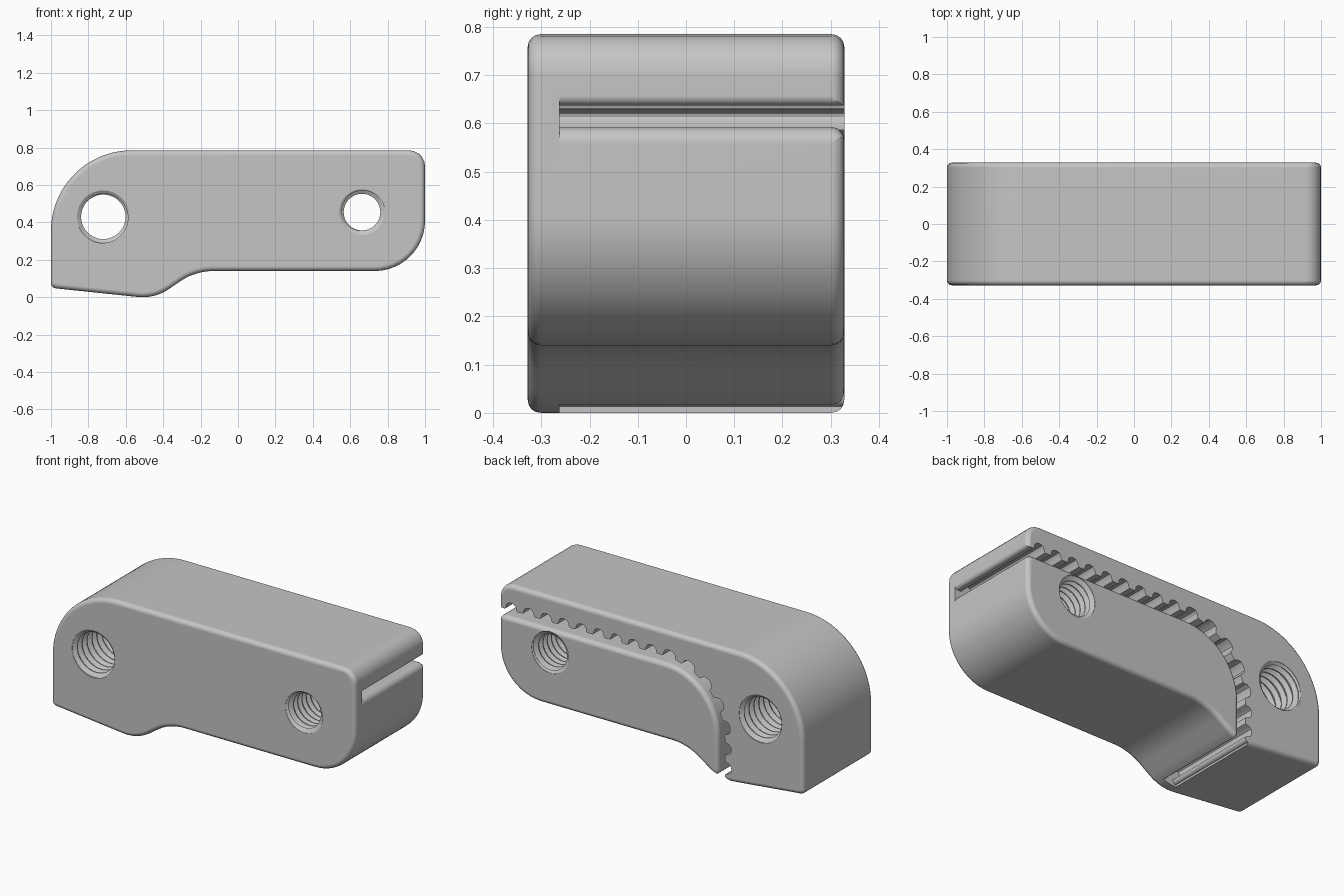
import bpy, bmesh, math
from mathutils import Vector

if "Cube" in bpy.data.objects:
    bpy.data.objects.remove(bpy.data.objects["Cube"])

HALF = 0.328          # half depth of the block
FILLET = 0.026        # rounding of the rims


def new_object(name, bm):
    bmesh.ops.recalc_face_normals(bm, faces=bm.faces[:])
    mesh = bpy.data.meshes.new(name)
    bm.to_mesh(mesh)
    bm.free()
    ob = bpy.data.objects.new(name, mesh)
    bpy.context.collection.objects.link(ob)
    return ob


def rounded_outline(corners):
    """Polygon (x, z, radius) with every corner replaced by a tangent arc."""
    out, n = [], len(corners)
    for i, (x, z, r) in enumerate(corners):
        p = Vector((x, z))
        a = (Vector(corners[i - 1][:2]) - p).normalized()
        b = (Vector(corners[(i + 1) % n][:2]) - p).normalized()
        half = a.angle(b) / 2
        centre = p + (a + b).normalized() * (r / math.sin(half))
        start = p + a * (r / math.tan(half)) - centre
        end = p + b * (r / math.tan(half)) - centre
        sweep = math.pi - 2 * half
        steps = max(5, int(r * 45))
        for k in range(steps + 1):
            t = sweep * k / steps
            out.append(centre + (start * math.sin(sweep - t) + end * math.sin(t))
                       / math.sin(sweep))
    return out


def loft(name, sections):
    """Closed solid through sections, each a (y, list of xz points)."""
    bm = bmesh.new()
    rows = [[bm.verts.new((p[0], y, p[1])) for p in pts] for y, pts in sections]
    n = len(rows[0])
    for a, b in zip(rows, rows[1:]):
        for i in range(n):
            j = (i + 1) % n
            bm.faces.new((a[i], a[j], b[j], b[i]))
    bm.faces.new(rows[0])
    bm.faces.new(rows[-1])
    return new_object(name, bm)


def cut(target, cutter):
    mod = target.modifiers.new("cut", 'BOOLEAN')
    mod.operation, mod.solver, mod.object = 'DIFFERENCE', 'EXACT', cutter
    cutter.hide_render = True
    bpy.context.view_layer.objects.active = target
    bpy.ops.object.modifier_apply(modifier=mod.name)
    bpy.data.objects.remove(cutter)


# Block: rounded profile, with both rims filleted
outline = rounded_outline([
    (-1, 0.05, 0.03), (-0.445, -0.008, 0.25), (-0.229, 0.14, 0.317),
    (1, 0.14, 0.27), (1, 0.785, 0.085), (-1, 0.785, 0.43)])
block = loft("clamp_block", [(-HALF, outline), (HALF, outline)])
bm = bmesh.new()
bm.from_mesh(block.data)
rims = [e for e in bm.edges if abs(e.verts[0].co.y - e.verts[1].co.y) < 0.001]
bmesh.ops.bevel(bm, geom=rims, offset=FILLET, segments=4, profile=0.5,
                affect='EDGES', clamp_overlap=False)
bm.to_mesh(block.data)
bm.free()

# Belt channel: a straight run, a quarter turn, then a straight drop
Z_LINE, TURN_X, TURN_R = 0.592, -0.09, 0.35
RUN = 1 - TURN_X
ARC = TURN_R * math.pi / 2
END = RUN + ARC + 0.229
GAP, PITCH = 0.045, 0.115


def along(s, d):
    """Point at length s on the channel line, moved d towards the outside."""
    a = min(max(s - RUN, 0), ARC) / TURN_R
    x = TURN_X - (TURN_R + d) * math.sin(a)
    z = Z_LINE - TURN_R + (TURN_R + d) * math.cos(a)
    return x - min(s - RUN, 0), z - max(s - RUN - ARC, 0)


def flare(s, r):
    """Rounding of the channel wall at its two mouths."""
    t = min(max(min(s, END - s), 0), r)
    return r - math.sqrt(r * r - (r - t) ** 2)


def mouth_steps(r):
    return [r * (1 - math.cos(k * math.pi / 10)) for k in range(6)]


TOOTH = [(-0.04, GAP), (-0.034, 0.054), (-0.031, 0.07), (-0.02, 0.083), (0, 0.088)]
TOOTH += [(-u, d) for u, d in reversed(TOOTH[:-1])]


def channel_section(widen):
    steps_in, steps_out = mouth_steps(0.035), mouth_steps(0.02)
    inner_s = [-0.1] + steps_in + [RUN + ARC * k / 24 for k in range(25)]
    inner_s += [END - t for t in reversed(steps_in)] + [END + 0.1]
    inner = [along(s, -widen - flare(s, 0.035)) for s in inner_s]
    outer = [along(s, GAP + flare(s, 0.02)) for s in [-0.1] + steps_out]
    for k in range(16):
        outer += [along(0.08 + PITCH * k + u, d) for u, d in TOOTH]
    outer += [along(s, GAP + flare(s, 0.02))
              for s in [END - t for t in reversed(steps_out)] + [END + 0.1]]
    return inner + outer[::-1]


sections = [(-0.262, channel_section(0))]
for k in range(6):
    t = k * math.pi / 10
    sections.append((HALF - FILLET * (1 - math.sin(t)),
                     channel_section(FILLET * (1 - math.cos(t)))))
sections.append((HALF + 0.05, channel_section(FILLET)))
cut(block, loft("channel_cutter", sections))


# Threaded holes: a helical cutter plus a countersink at each face
def thread_cutter(x, z, minor, major, pitch, seg=40):
    bm = bmesh.new()
    shape = [(0, minor), (0.15, minor), (0.5, major), (0.65, major)]
    n = len(shape)
    turns = int(2 * (HALF + 0.1) / pitch) + 1
    grid = []
    for row in range(turns * n + 1):
        f, r = shape[row % n]
        y = -HALF - 0.1 + (row // n + f) * pitch
        ring = []
        for i in range(seg):
            a = 2 * math.pi * i / seg
            ring.append(bm.verts.new((x + r * math.cos(a), y + pitch * i / seg,
                                      z + r * math.sin(a))))
        grid.append(ring)
    last = len(grid) - 1 - n
    # one extra turn of seam vertices closes the helix
    for row in range(last):
        a, b = grid[row], grid[row + 1]
        for i in range(seg - 1):
            bm.faces.new((a[i], a[i + 1], b[i + 1], b[i]))
        bm.faces.new((a[-1], grid[row + n][0], grid[row + n + 1][0], b[-1]))
    low = grid[0] + [grid[r][0] for r in range(n, 0, -1)]
    high = grid[last] + [grid[last + r][0] for r in range(n, 0, -1)]
    for loop, y in ((low, -HALF - 0.2), (high, HALF + 0.2)):
        tip = bm.verts.new((x, y, z))
        for i, v in enumerate(loop):
            bm.faces.new((v, loop[(i + 1) % len(loop)], tip))
    bmesh.ops.delete(bm, geom=[v for v in bm.verts if not v.link_faces], context='VERTS')
    return new_object("thread_cutter", bm)


def circle(x, z, r, seg=48):
    return [(x + r * math.cos(2 * math.pi * i / seg),
             z + r * math.sin(2 * math.pi * i / seg)) for i in range(seg)]


for x, z, minor, major, pitch in ((-0.72, 0.43, 0.119, 0.141, 0.046),
                                  (0.663, 0.455, 0.098, 0.122, 0.04)):
    cut(block, thread_cutter(x, z, minor, major, pitch))
    for side in (-1, 1):
        cone = [(side * (HALF + 0.02), circle(x, z, major)),
                (side * (HALF - 0.002), circle(x, z, major)),
                (side * (HALF - 0.02), circle(x, z, minor - 0.004))]
        cut(block, loft("countersink_cutter", cone))

# Single grey plastic
grey = bpy.data.materials.new("grey_plastic")
grey.use_nodes = True
COLOUR = (0.56, 0.56, 0.56, 1)
grey.diffuse_color = COLOUR
grey.node_tree.nodes["Principled BSDF"].inputs["Base Color"].default_value = COLOUR
block.data.materials.clear()
block.data.materials.append(grey)

# Smooth fillets while the large faces stay flat
bpy.ops.object.select_all(action='DESELECT')
block.select_set(True)
bpy.context.view_layer.objects.active = block
bpy.ops.object.shade_smooth_by_angle(angle=math.radians(32))
flat = block.modifiers.new("flat_faces", 'WEIGHTED_NORMAL')
flat.keep_sharp = True
